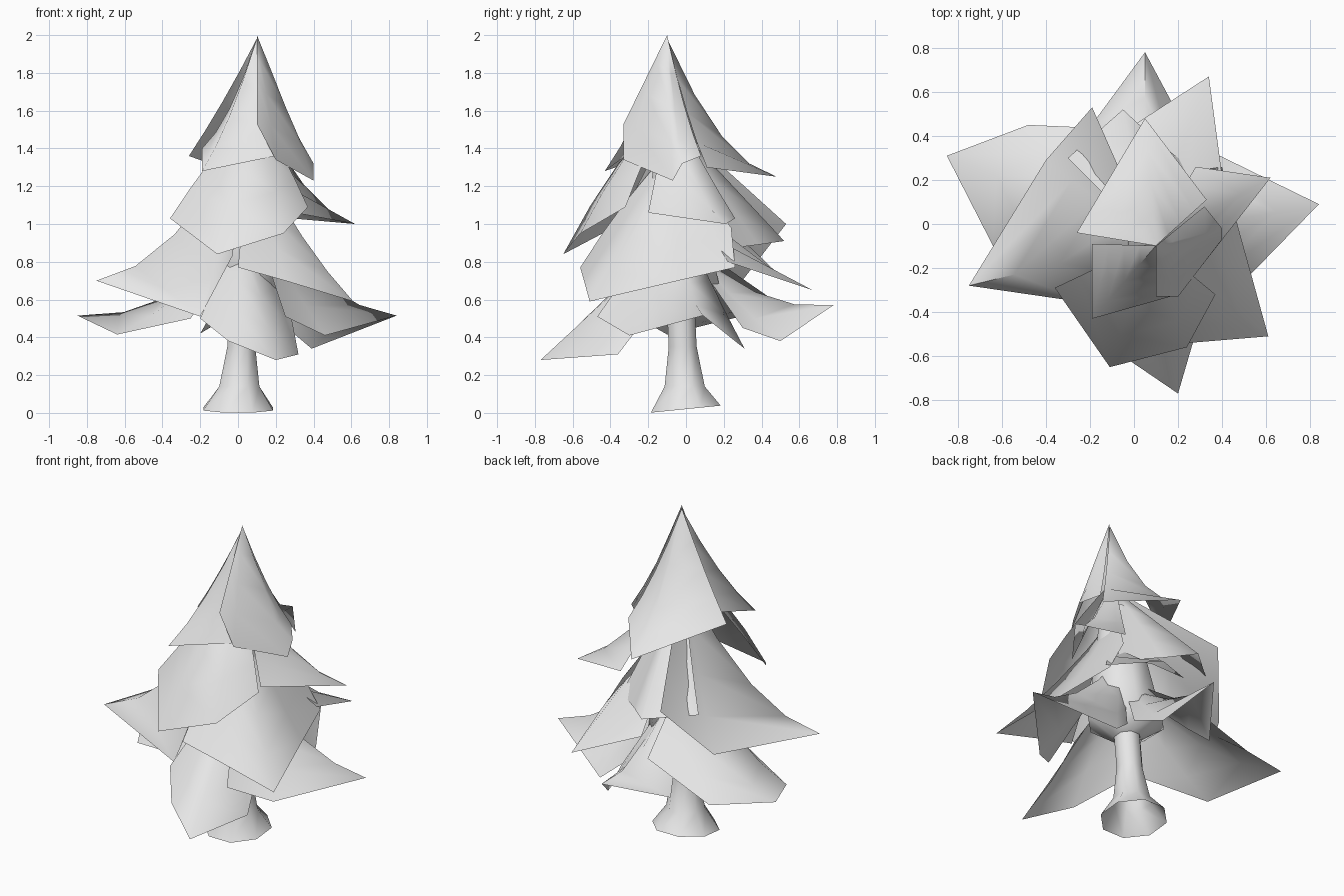
import bpy, bmesh, math
from mathutils import Vector

cube = bpy.data.objects.get("Cube")
if cube:
    bpy.data.objects.remove(cube, do_unlink=True)

grey = bpy.data.materials.new("pale_grey")
grey.use_nodes = True
grey.diffuse_color = (0.8, 0.8, 0.8, 1)
grey.node_tree.nodes["Principled BSDF"].inputs["Base Color"].default_value = (0.8, 0.8, 0.8, 1)


def axis(z):
    """Point on the leaning centre line of the tree."""
    return Vector((0.05 * z, -0.05 * z, z))


def finish(name, bm):
    mesh = bpy.data.meshes.new(name)
    bm.to_mesh(mesh)
    bm.free()
    mesh.materials.append(grey)
    obj = bpy.data.objects.new(name, mesh)
    bpy.context.collection.objects.link(obj)
    bpy.ops.object.select_all(action='DESELECT')
    obj.select_set(True)
    bpy.context.view_layer.objects.active = obj
    bpy.ops.object.shade_smooth_by_angle(angle=math.radians(85))


def lathe(name, profile, sides):
    """Open tube of rings that follows the leaning centre line."""
    bm = bmesh.new()
    rings = []
    for radius, z in profile:
        rings.append([bm.verts.new(axis(z) + Vector((
            radius * math.cos(math.tau * (i + 0.5) / sides),
            radius * math.sin(math.tau * (i + 0.5) / sides), 0)))
            for i in range(sides)])
    for v in rings[0]:
        v.co.z += 0.1 * v.co.y
    for low, high in zip(rings, rings[1:]):
        for i in range(sides):
            j = (i + 1) % sides
            bm.faces.new((low[i], low[j], high[j], high[i]))
    finish(name, bm)


def bough(name, top, rim):
    """Draped sheet from the centre line to a rim of (x, y, z, sag) points."""
    bm = bmesh.new()
    apex = axis(top)
    rows = []
    for t in (0.25, 0.5, 0.75, 1):
        rows.append([bm.verts.new(apex.lerp(Vector((x, y, z)), t)
                                  - Vector((0, 0, 4 * t * (1 - t) * sag)))
                     for x, y, z, sag in rim])
    tip = bm.verts.new(apex)
    for i in range(len(rim) - 1):
        bm.faces.new((tip, rows[0][i], rows[0][i + 1]))
        for upper, lower in zip(rows, rows[1:]):
            bm.faces.new((upper[i], lower[i], lower[i + 1], upper[i + 1]))
    finish(name, bm)


# Flared trunk and the hidden foliage core
lathe("trunk", [(0.2, 0.02), (0.115, 0.14), (0.08, 0.35), (0.08, 0.7)], 8)
lathe("foliage_core", [(0.08, 0.56), (0.23, 0.66), (0.17, 1.0), (0.1, 1.4)], 8)

# Lowest boughs
bough("low_front_bough", 0.95, [(-0.2, -0.4, 0.5, -0.04), (-0.05, -0.6, 0.38, -0.04),
      (0.2, -0.77, 0.28, 0), (0.32, -0.36, 0.31, -0.03), (0.28, -0.2, 0.52, 0)])
bough("low_left_bough", 1.1, [(0.25, -0.47, 0.51, 0), (0.46, -0.3, 0.41, 0.02),
      (0.84, 0.09, 0.515, 0.12), (0.39, 0.31, 0.34, 0.02), (0.2, 0.18, 0.5, 0)])
bough("low_back_bough", 0.95, [(0.25, 0.3, 0.45, 0), (0.2, 0.5, 0.38, 0.03),
      (0.05, 0.78, 0.57, 0.12), (-0.2, 0.44, 0.42, 0.03)])
bough("low_right_bough", 0.95, [(-0.03, 0.43, 0.62, 0), (-0.48, 0.45, 0.45, 0.03),
      (-0.85, 0.31, 0.515, 0.13), (-0.64, -0.1, 0.415, 0.05), (-0.25, -0.25, 0.5, 0)])

# Middle boughs
bough("middle_right_bough", 1.55, [(-0.19, 0.53, 1.0, 0), (-0.4, 0.29, 0.69, 0.05),
      (-0.75, -0.28, 0.7, 0.18), (-0.2, -0.36, 0.51, 0.03), (-0.03, -0.45, 0.83, 0)])
bough("middle_left_bough", 1.4, [(0, -0.56, 0.77, -0.04), (0.25, -0.54, 0.7, 0),
      (0.61, -0.51, 0.59, 0.06), (0.48, -0.04, 0.7, 0.02), (0.4, 0.26, 0.77, -0.02),
      (0.28, 0.24, 0.98, 0)])
bough("middle_back_bough", 1.3, [(0.4, 0.22, 0.8, 0), (0.34, 0.67, 0.65, 0.1),
      (0, 0.45, 0.76, 0)])

# Upper boughs
bough("upper_front_bough", 1.62, [(-0.36, -0.29, 1.03, -0.02), (-0.11, -0.65, 0.84, -0.08),
      (0.24, -0.56, 0.95, -0.07), (0.37, -0.32, 1.09, -0.03)])
bough("upper_left_bough", 1.65, [(0.3, -0.2, 1.06, 0), (0.62, 0.21, 1.0, 0.12),
      (0.28, 0.26, 1.03, 0.02)])
bough("upper_back_bough", 1.55, [(0.3, 0.22, 0.87, 0), (0.1, 0.38, 0.89, 0),
      (-0.05, 0.52, 0.91, 0), (-0.3, 0.3, 0.92, 0.04)])

# Crown boughs meeting at the peak
bough("crown_front_bough", 1.98, [(-0.19, -0.09, 1.4, 0.08), (-0.19, -0.43, 1.28, 0.06),
      (0.2, -0.32, 1.36, 0.02)])
bough("crown_left_bough", 2.0, [(0.1, -0.33, 1.53, 0), (0.2, -0.33, 1.34, -0.02),
      (0.4, -0.07, 1.23, -0.01), (0.4, -0.02, 1.32, 0.05), (0.32, 0.08, 1.36, 0.05)])
bough("crown_back_bough", 1.98, [(0.33, 0.11, 1.3, 0.05), (0.05, 0.48, 1.25, 0.15),
      (-0.26, -0.04, 1.36, 0.02)])
